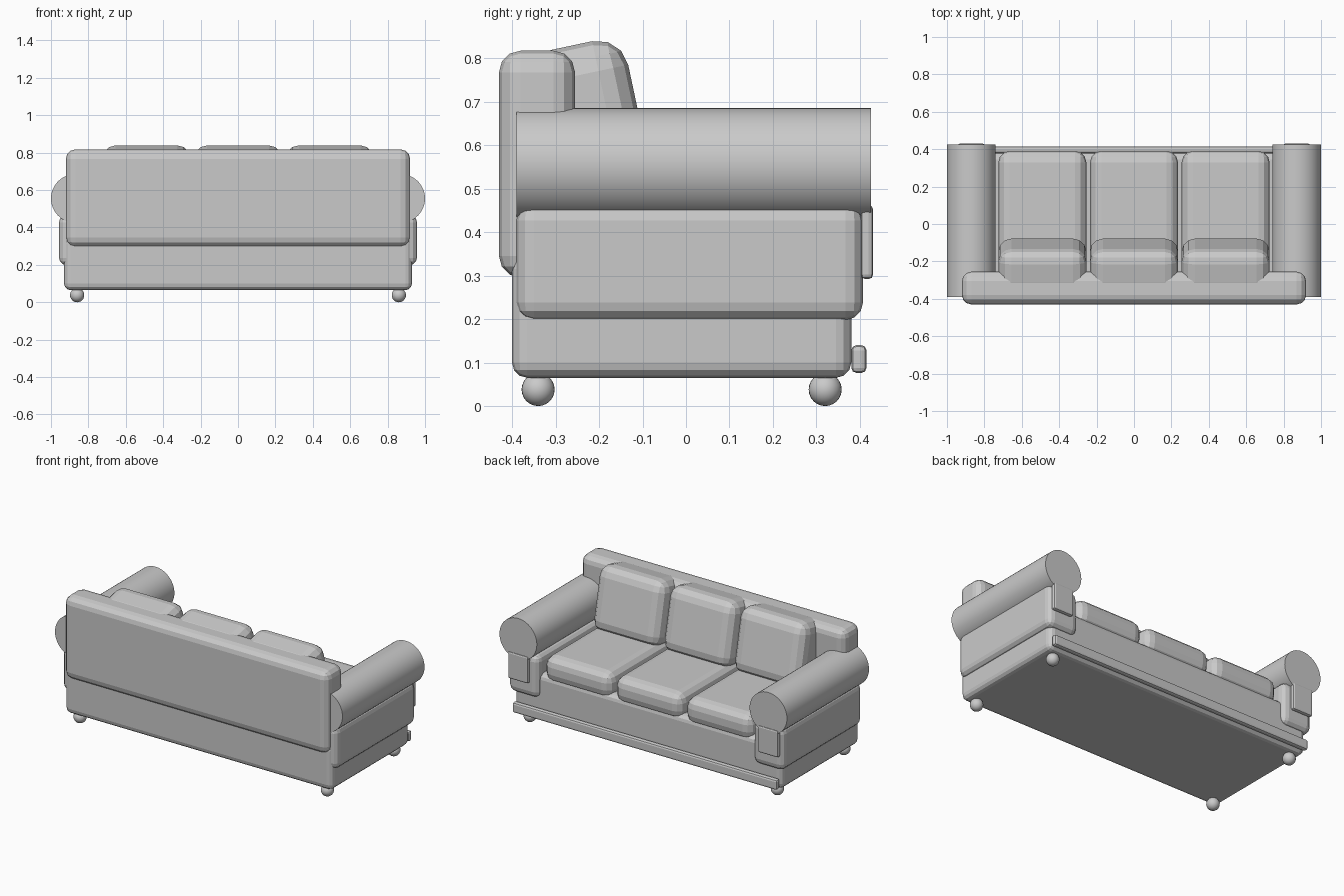
import bpy
import math

cube = bpy.data.objects.get("Cube")
if cube:
    bpy.data.objects.remove(cube, do_unlink=True)

fabric = bpy.data.materials.new("grey_fabric")
fabric.use_nodes = True
GREY = (0.59, 0.59, 0.59, 1)
fabric.diffuse_color = GREY
fabric.node_tree.nodes["Principled BSDF"].inputs["Base Color"].default_value = GREY


def finish(name):
    obj = bpy.context.object
    obj.name = name
    obj.data.materials.append(fabric)
    return obj


def soft_box(name, x, y, z, bevel, segments=3):
    """Bevelled box from its (low, high) limits on each axis."""
    limits = (x, y, z)
    bpy.ops.mesh.primitive_cube_add(size=1, location=[(a + b) / 2 for a, b in limits])
    obj = finish(name)
    obj.scale = [b - a for a, b in limits]
    bpy.ops.object.transform_apply(location=False, rotation=False, scale=True)
    mod = obj.modifiers.new("rounded_edges", "BEVEL")
    mod.width = bevel
    mod.segments = segments
    return obj


# Base, backrest and front rail
soft_box("base", (-0.93, 0.93), (-0.4, 0.38), (0.065, 0.35), 0.035)
soft_box("backrest", (-0.92, 0.92), (-0.43, -0.255), (0.295, 0.817), 0.05)
soft_box("front_rail", (-0.92, 0.92), (0.38, 0.415), (0.076, 0.14), 0.012, 2)

# Three seat cushions and three leaning back cushions
for i, place in enumerate(("right", "middle", "left")):
    cx = (i - 1) * 0.49
    width = (cx - 0.235, cx + 0.235)
    soft_box(place + "_seat_cushion", width, (-0.28, 0.39), (0.31, 0.475), 0.06)
    cushion = soft_box(place + "_back_cushion", width, (-0.34, -0.103), (0.43, 0.833), 0.07)
    cushion.rotation_euler.x = math.radians(12)

# Arms: block, rolled top and front panel, with two feet below each
for side, place in ((-1, "right"), (1, "left")):
    def span(a, b):
        return sorted((side * a, side * b))

    soft_box(place + "_arm_block", span(0.745, 0.957), (-0.39, 0.407), (0.198, 0.467), 0.04)
    soft_box(place + "_arm_panel", span(0.8, 0.94), (0.402, 0.43), (0.292, 0.462), 0.01, 2)

    bpy.ops.mesh.primitive_cylinder_add(vertices=48, radius=0.13, depth=0.815,
                                        location=(side * 0.87, 0.0175, 0.555),
                                        rotation=(math.pi / 2, 0, 0))
    finish(place + "_arm_roll")
    bpy.ops.object.shade_smooth_by_angle()

    for y, end in ((-0.34, "back"), (0.32, "front")):
        bpy.ops.mesh.primitive_uv_sphere_add(segments=24, ring_count=12, radius=0.038,
                                             location=(side * 0.86, y, 0.038))
        finish(f"{place}_{end}_foot")
        bpy.ops.object.shade_smooth_by_angle()
